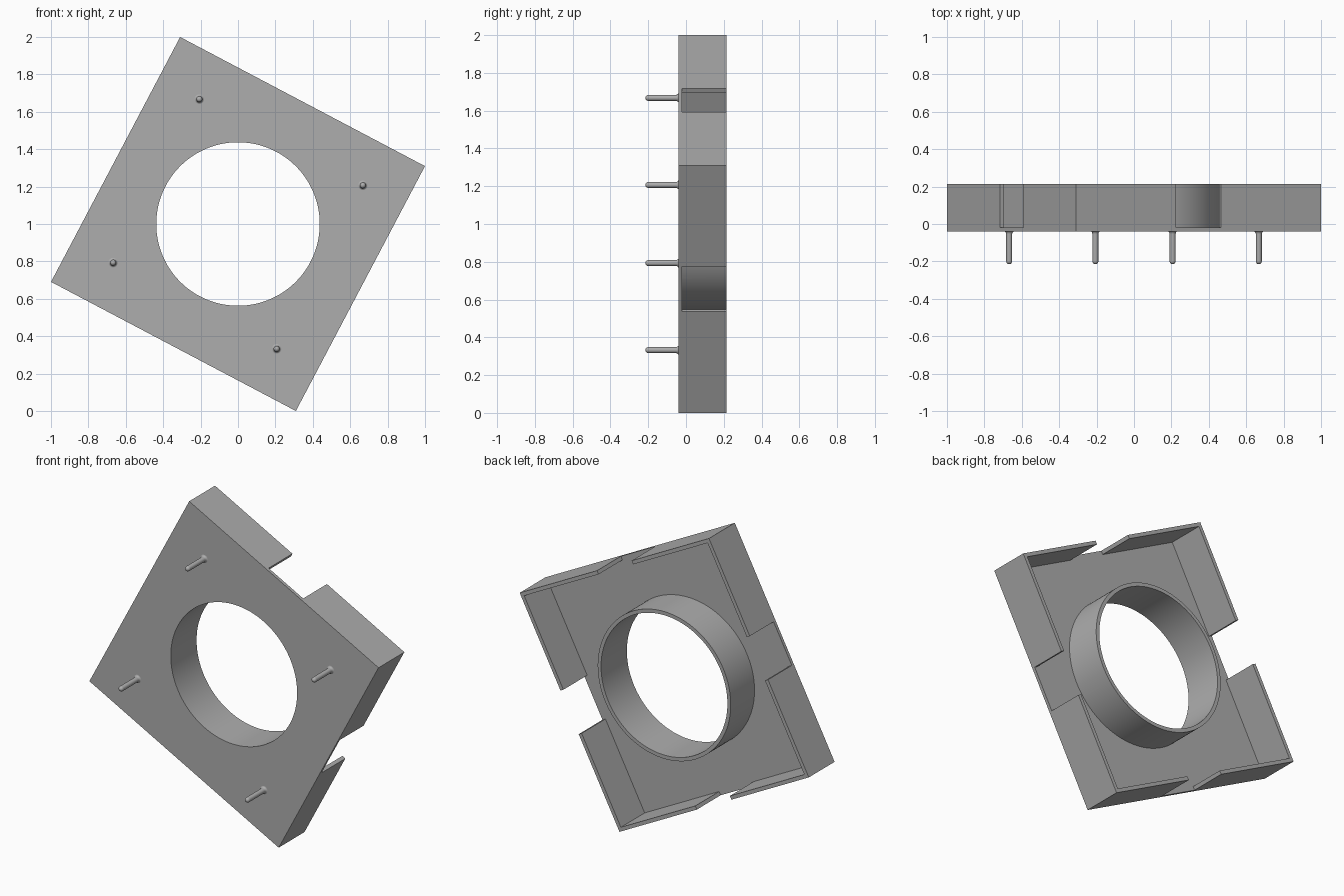
import bpy
import bmesh
from math import cos, sin, pi, radians
from mathutils import Matrix

if "Cube" in bpy.data.objects:
    bpy.data.objects.remove(bpy.data.objects["Cube"])

HALF = 0.74                     # half side of the square
INNER = HALF - 0.023            # inside face of the rim
GAP = 0.135                     # half width of the rim notches
FRONT, FLOOR, BACK = -0.04, -0.02, 0.215
HOLE_R, RING_R = 0.437, 0.46
PIN = 0.494                     # pin offset from the centre
TILT = Matrix.Translation((0, 0, 1)) @ Matrix.Rotation(radians(27.8), 4, 'Y')

grey = bpy.data.materials.new("grey plastic")
grey.use_nodes = True
colour = (0.42, 0.42, 0.42, 1)
grey.diffuse_color = colour
grey.node_tree.nodes["Principled BSDF"].inputs["Base Color"].default_value = colour


def add_object(name, bm):
    bmesh.ops.recalc_face_normals(bm, faces=bm.faces)
    bm.transform(TILT)
    mesh = bpy.data.meshes.new(name)
    bm.to_mesh(mesh)
    bm.free()
    mesh.materials.append(grey)
    obj = bpy.data.objects.new(name, mesh)
    bpy.context.collection.objects.link(obj)
    return obj


def prism(name, outline, y0, y1):
    """Extrude an outline in the x-z plane from y0 to y1."""
    bm = bmesh.new()
    face = bm.faces.new([bm.verts.new((x, y0, z)) for x, z in outline])
    new = bmesh.ops.extrude_face_region(bm, geom=[face])["geom"]
    bmesh.ops.translate(bm, vec=(0, y1 - y0, 0),
                        verts=[v for v in new if isinstance(v, bmesh.types.BMVert)])
    return add_object(name, bm)


def circle(radius, count=128):
    return [(radius * cos(2 * pi * i / count), radius * sin(2 * pi * i / count))
            for i in range(count)]


def select(obj):
    bpy.ops.object.select_all(action='DESELECT')
    obj.select_set(True)
    bpy.context.view_layer.objects.active = obj


def combine(target, tool, operation):
    tool.hide_render = True
    select(target)
    mod = target.modifiers.new(operation, 'BOOLEAN')
    mod.operation = operation
    mod.solver = 'EXACT'
    mod.object = tool
    bpy.ops.object.modifier_apply(modifier=mod.name)
    bpy.data.objects.remove(tool)


# Square tray: pocket and four rim notches come out in one cut
square = [(-HALF, -HALF), (HALF, -HALF), (HALF, HALF), (-HALF, HALF)]
tray = prism("square_tray", square, FRONT, BACK)
quarter = [(INNER, -INNER), (INNER, -GAP), (1, -GAP), (1, GAP), (INNER, GAP)]
pocket = []
for c, s in ((1, 0), (0, 1), (-1, 0), (0, -1)):
    pocket += [(x * c - z * s, x * s + z * c) for x, z in quarter]
combine(tray, prism("pocket_cutter", pocket, FLOOR, 0.4), 'DIFFERENCE')

# Central collar with the hole through it
combine(tray, prism("collar", circle(RING_R), -0.03, BACK), 'UNION')
combine(tray, prism("hole_cutter", circle(HOLE_R), -0.4, 0.4), 'DIFFERENCE')
select(tray)
bpy.ops.object.shade_smooth_by_angle(angle=radians(30))


# Pins: a lathed profile with a flared foot and a rounded tip
def pin(name, px, pz):
    r, flare, tip = 0.016, 0.010, -0.215
    steps = [i * pi / 12 for i in range(7)]
    profile = [(r + flare * (1 - sin(a)), FRONT - flare * (1 - cos(a)) * 1.5)
               for a in steps]
    profile = [(r + flare, FRONT + 0.005)] + profile
    profile += [(r * cos(a), tip + r * (1 - sin(a))) for a in steps]
    bm = bmesh.new()
    verts = [bm.verts.new((px + rad, y, pz)) for rad, y in profile]
    edges = [bm.edges.new(pair) for pair in zip(verts, verts[1:])]
    bmesh.ops.spin(bm, geom=verts + edges, cent=(px, 0, pz), axis=(0, 1, 0),
                   angle=2 * pi, steps=24)
    bmesh.ops.remove_doubles(bm, verts=bm.verts, dist=0.0002)
    obj = add_object(name, bm)
    select(obj)
    bpy.ops.object.shade_smooth_by_angle(angle=radians(40))


for side, px in (("left", PIN), ("right", -PIN)):
    for level, pz in (("upper", PIN), ("lower", -PIN)):
        pin(f"{level}_{side}_pin", px, pz)
